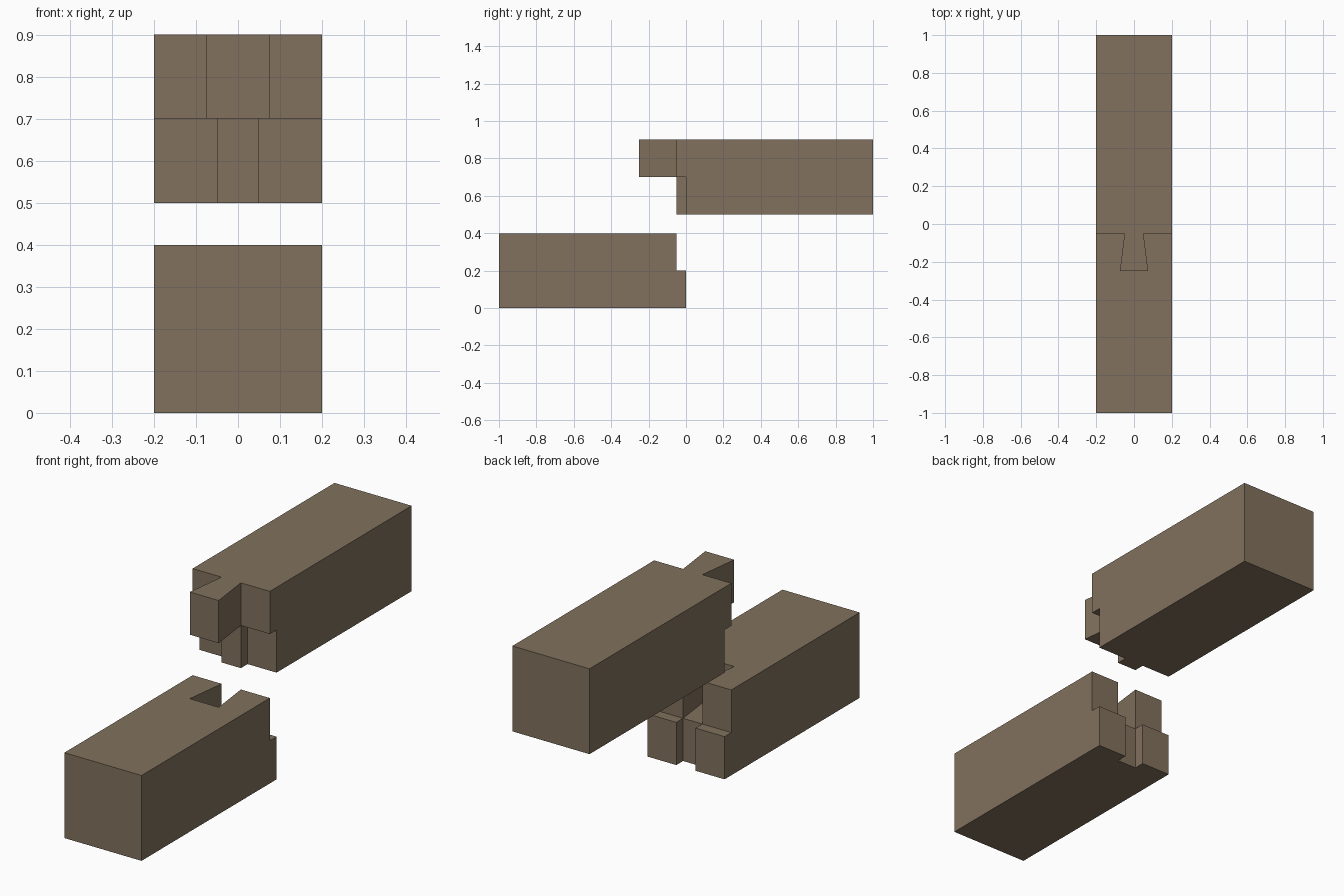
import bpy, bmesh

if "Cube" in bpy.data.objects:
    bpy.data.objects.remove(bpy.data.objects["Cube"])

wood = bpy.data.materials.new("brown wood")
wood.diffuse_color = (0.22, 0.165, 0.11, 1)
wood.use_nodes = True
wood.node_tree.nodes["Principled BSDF"].inputs["Base Color"].default_value = wood.diffuse_color


def prism(name, plan, z0, z1):
    """Extrude a counter-clockwise plan outline from z0 up to z1."""
    bm = bmesh.new()
    face = bm.faces.new([bm.verts.new((x, y, z0)) for x, y in plan])
    top = bmesh.ops.extrude_face_region(bm, geom=[face])["geom"]
    verts = [v for v in top if isinstance(v, bmesh.types.BMVert)]
    bmesh.ops.translate(bm, verts=verts, vec=(0, 0, z1 - z0))
    bmesh.ops.recalc_face_normals(bm, faces=bm.faces[:])
    mesh = bpy.data.meshes.new(name)
    bm.to_mesh(mesh)
    bm.free()
    mesh.materials.append(wood)
    ob = bpy.data.objects.new(name, mesh)
    bpy.context.collection.objects.link(ob)
    return ob


def rect(x0, x1, y0, y1):
    return [(x0, y0), (x1, y0), (x1, y1), (x0, y1)]


def combine(target, tool, operation):
    """Apply a boolean and remove the tool."""
    tool.hide_render = True
    mod = target.modifiers.new("joint", 'BOOLEAN')
    mod.operation = operation
    mod.solver = 'EXACT'
    mod.object = tool
    bpy.context.view_layer.objects.active = target
    bpy.ops.object.modifier_apply(modifier=mod.name)
    bpy.data.objects.remove(tool)


def dovetail(y_end):
    """Dovetail plan: flared to y = -0.25, straight neck on to y_end."""
    return [(-0.075, -0.25), (0.075, -0.25), (0.05, -0.05),
            (0.05, y_end), (-0.05, y_end), (-0.05, -0.05)]


# lower beam: stepped end, dovetail socket on top, stub slot below
lower = prism("lower_beam", rect(-0.2, 0.2, -1, 0), 0, 0.4)
combine(lower, prism("step_cutter", rect(-0.3, 0.3, -0.05, 0.1), 0.2, 0.5), 'DIFFERENCE')
combine(lower, prism("socket_cutter", dovetail(0.1), 0.2, 0.5), 'DIFFERENCE')
combine(lower, prism("slot_cutter", rect(-0.05, 0.05, -0.05, 0.1), -0.1, 0.3), 'DIFFERENCE')

# upper beam: overhanging end, stub tenon below, dovetail tongue on top
upper = prism("upper_beam", rect(-0.2, 0.2, -0.05, 1), 0.5, 0.9)
for x0, x1 in ((-0.3, -0.05), (0.05, 0.3)):
    combine(upper, prism("shoulder_cutter", rect(x0, x1, -0.1, 0), 0.4, 0.7), 'DIFFERENCE')
combine(upper, prism("tongue", dovetail(0.1), 0.7, 0.9), 'UNION')
